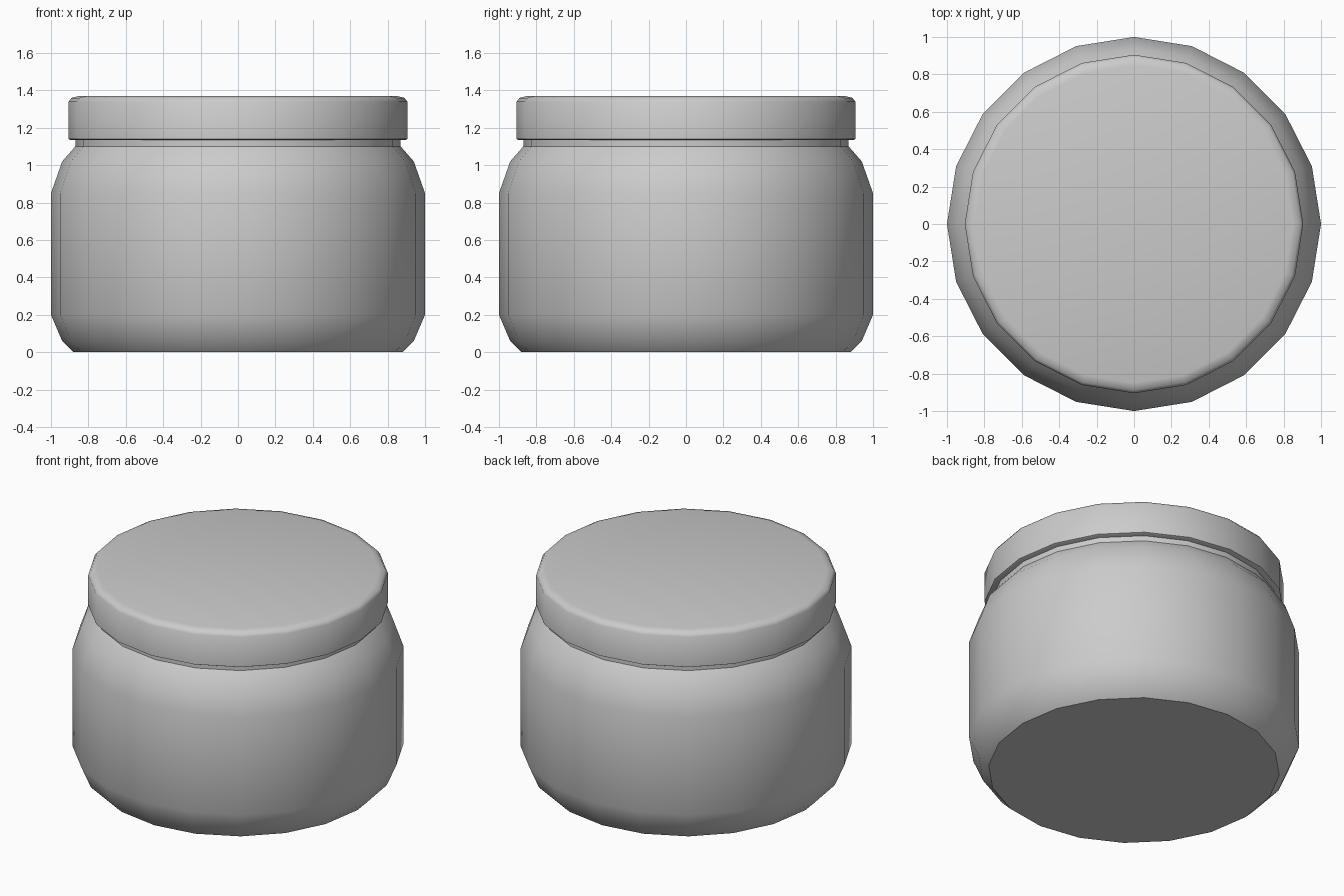
import bpy, bmesh, math

if "Cube" in bpy.data.objects:
    bpy.data.objects.remove(bpy.data.objects["Cube"])

SIDES = 20


def lathe(name, profile):
    """Closed solid of revolution from (radius, height) rings, bottom to top."""
    bm = bmesh.new()
    rings = [[bm.verts.new((r * math.cos(2 * math.pi * i / SIDES),
                            r * math.sin(2 * math.pi * i / SIDES), z))
              for i in range(SIDES)] for r, z in profile]
    for low, high in zip(rings, rings[1:]):
        for i in range(SIDES):
            j = (i + 1) % SIDES
            bm.faces.new((low[i], low[j], high[j], high[i]))
    bm.faces.new(rings[0][::-1])
    bm.faces.new(rings[-1])
    mesh = bpy.data.meshes.new(name)
    bm.to_mesh(mesh)
    bm.free()
    obj = bpy.data.objects.new(name, mesh)
    bpy.context.collection.objects.link(obj)
    bpy.ops.object.select_all(action='DESELECT')
    obj.select_set(True)
    bpy.context.view_layer.objects.active = obj
    bpy.ops.object.shade_smooth_by_angle(angle=math.radians(40))
    return obj


# Rounded jar with a short neck that runs up into the lid
lathe("jar_body", [(0.88, 0), (0.94, 0.06), (1.0, 0.2), (1.0, 0.85),
                   (0.94, 1.02), (0.87, 1.10), (0.87, 1.18)])

# Screw lid with a softened top rim
lathe("lid", [(0.895, 1.135), (0.905, 1.14), (0.905, 1.34),
              (0.89, 1.36), (0.85, 1.37)])
